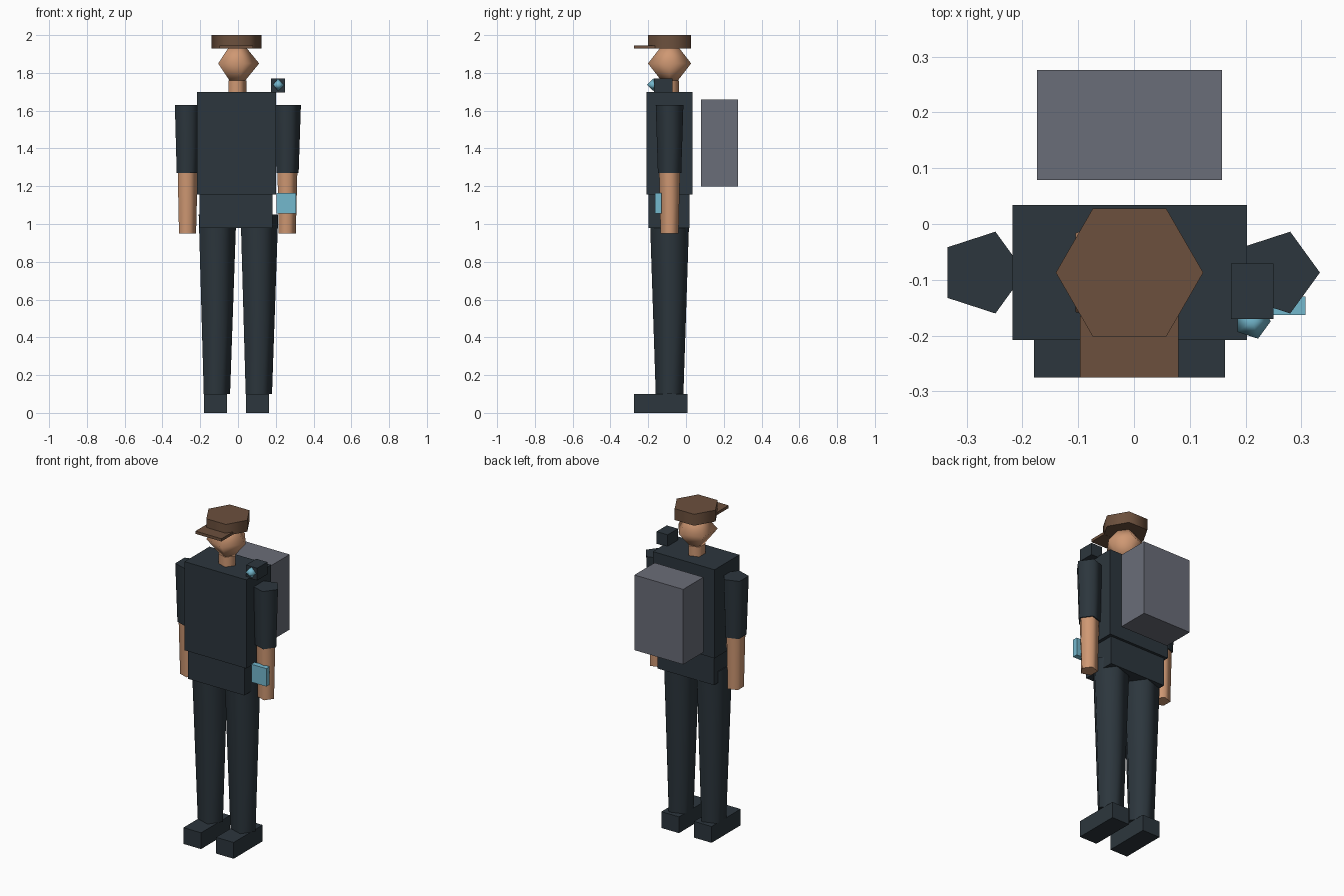
import bpy
import math

default = bpy.data.objects.get("Cube")
if default:
    bpy.data.objects.remove(default, do_unlink=True)

CX, CY = -0.008, -0.087  # body axis


def material(name, hex_code):
    def linear(c):
        return c / 12.92 if c <= 0.04045 else ((c + 0.055) / 1.055) ** 2.4
    rgb = [linear(int(hex_code[i:i + 2], 16) / 255) for i in (0, 2, 4)]
    m = bpy.data.materials.new(name)
    m.use_nodes = True
    m.diffuse_color = (*rgb, 1)
    m.node_tree.nodes["Principled BSDF"].inputs["Base Color"].default_value = (*rgb, 1)
    return m


cloth = material("dark_cloth", "2C363D")
skin = material("skin", "CF9873")
brown = material("cap_brown", "6C503D")
grey = material("pack_grey", "6A6D78")
cyan = material("device_cyan", "74B8CE")


def finish(name, verts, faces, mat, smooth=False):
    mesh = bpy.data.meshes.new(name)
    mesh.from_pydata(verts, [], faces)
    mesh.materials.append(mat)
    obj = bpy.data.objects.new(name, mesh)
    bpy.context.collection.objects.link(obj)
    if smooth:
        bpy.ops.object.select_all(action='DESELECT')
        obj.select_set(True)
        bpy.context.view_layer.objects.active = obj
        bpy.ops.object.shade_smooth_by_angle(angle=math.radians(80))
    return obj


def box(name, x, y, z, mat):
    verts = [(a, b, c) for c in z for b in y for a in x]
    faces = [(0, 2, 3, 1), (4, 5, 7, 6), (0, 1, 5, 4),
             (2, 6, 7, 3), (0, 4, 6, 2), (1, 3, 7, 5)]
    return finish(name, verts, faces, mat)


def ring(x, y, z, r, n):
    return [(x + r * math.cos(math.tau * i / n),
             y + r * math.sin(math.tau * i / n), z) for i in range(n)]


def prism(name, x, z, r, mat, n=5):
    """Tapered upright prism; z and r are (bottom, top)."""
    verts = ring(x, CY, z[0], r[0], n) + ring(x, CY, z[1], r[1], n)
    faces = [(i, (i + 1) % n, n + (i + 1) % n, n + i) for i in range(n)]
    faces += [tuple(reversed(range(n))), tuple(range(n, 2 * n))]
    return finish(name, verts, faces, mat, True)


def bipyramid(name, x, y, z, r, h, mat, n=5):
    verts = ring(x, y, z, r, n) + [(x, y, z - h), (x, y, z + h)]
    faces = []
    for i in range(n):
        j = (i + 1) % n
        faces += [(i, j, n + 1), (j, i, n)]
    return finish(name, verts, faces, mat, True)


# Trunk
box("torso", (-0.218, 0.202), (-0.208, 0.034), (1.155, 1.70), cloth)
box("pelvis", (-0.203, 0.182), (-0.198, 0.018), (0.98, 1.155), cloth)

# Limbs
for side, s in (("left", 1), ("right", -1)):
    leg_x, arm_x = CX + s * 0.111, CX + s * 0.264
    prism(side + "_leg", leg_x, (0.1, 1.05), (0.077, 0.11), cloth)
    box(side + "_shoe", (leg_x - 0.06, leg_x + 0.06), (-0.275, 0.007), (0, 0.1), cloth)
    prism(side + "_sleeve", arm_x, (1.27, 1.63), (0.065, 0.077), cloth)
    prism(side + "_forearm", arm_x, (0.95, 1.27), (0.05, 0.058), skin)

# Neck, head and cap
prism("neck", CX, (1.70, 1.76), (0.053, 0.053), skin)
bipyramid("head", CX, CY, 1.85, 0.12, 0.147, skin)
prism("cap", CX, (1.93, 2.0), (0.132, 0.132), brown, 6)
box("cap_brim", (-0.097, 0.08), (-0.275, -0.165), (1.929, 1.946), brown)

# Gear
box("backpack", (-0.174, 0.158), (0.079, 0.276), (1.198, 1.66), grey)
box("shoulder_unit", (0.174, 0.25), (-0.17, -0.071), (1.695, 1.77), cloth)
bipyramid("shoulder_lens", 0.212, -0.174, 1.737, 0.033, 0.033, cyan)
box("wrist_device", (0.205, 0.307), (-0.163, -0.13), (1.055, 1.165), cyan)
